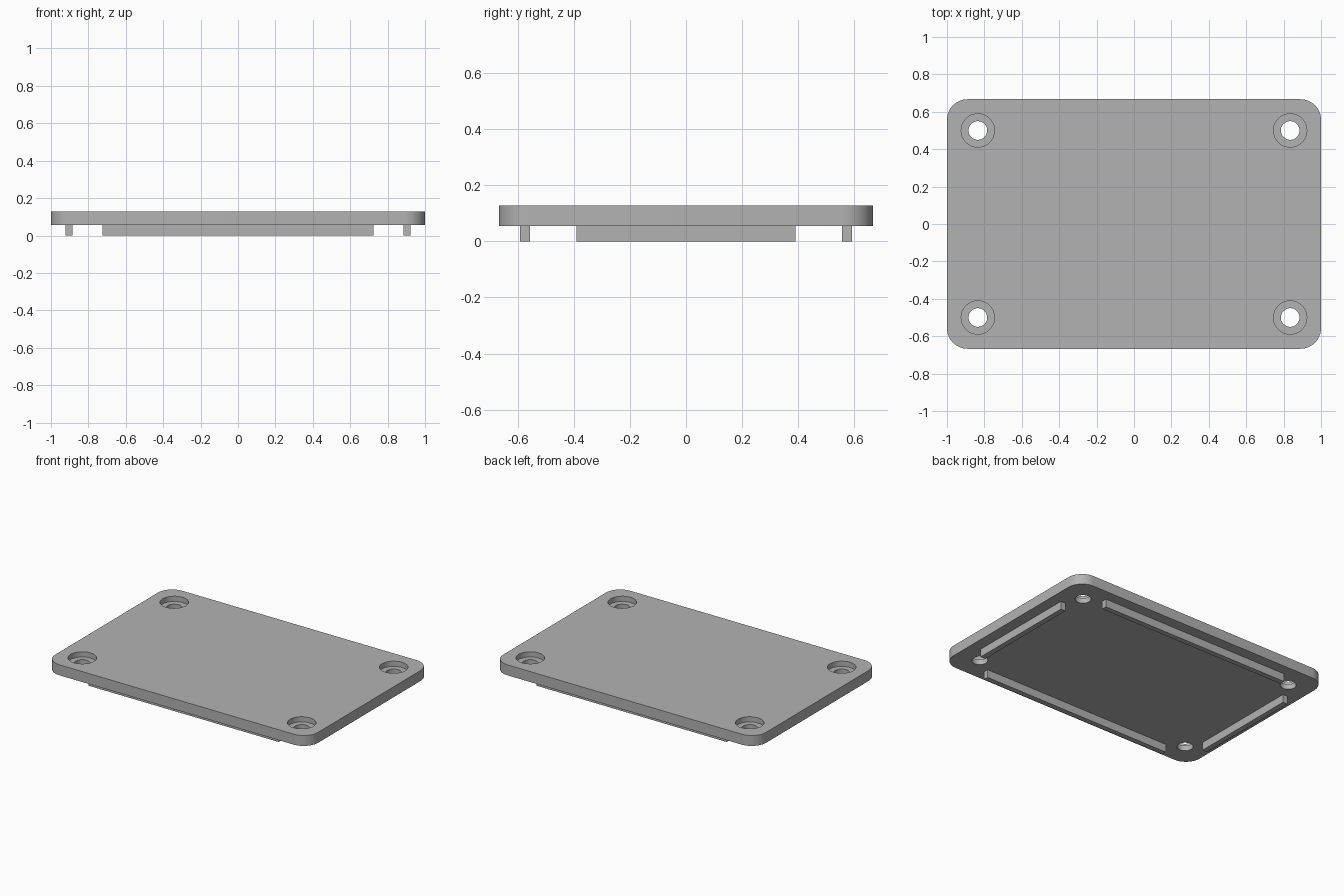
import bpy
import bmesh
from math import radians
from mathutils import Matrix

if "Cube" in bpy.data.objects:
    bpy.data.objects.remove(bpy.data.objects["Cube"])

BASE, TOP = 0.055, 0.127      # underside and top of the plate
FLOOR = 0.091                 # floor of the screw recesses

grey = bpy.data.materials.new("plain grey")
grey.use_nodes = True
color = (0.45, 0.45, 0.45, 1)
grey.diffuse_color = color
grey.node_tree.nodes["Principled BSDF"].inputs["Base Color"].default_value = color


def add_object(name, bm):
    mesh = bpy.data.meshes.new(name)
    bm.to_mesh(mesh)
    bm.free()
    mesh.materials.append(grey)
    obj = bpy.data.objects.new(name, mesh)
    bpy.context.collection.objects.link(obj)
    return obj


def box(name, x0, x1, y0, y1, z0, z1, corner=0):
    bm = bmesh.new()
    place = (Matrix.Translation(((x0 + x1) / 2, (y0 + y1) / 2, (z0 + z1) / 2))
             @ Matrix.Diagonal((x1 - x0, y1 - y0, z1 - z0, 1)))
    bmesh.ops.create_cube(bm, size=1, matrix=place)
    if corner:
        upright = [e for e in bm.edges
                   if abs(e.verts[0].co.z - e.verts[1].co.z) > 0.01]
        bmesh.ops.bevel(bm, geom=upright, offset=corner, segments=12,
                        profile=0.5, affect="EDGES")
    return add_object(name, bm)


def hole_cutter(name, radius, z0, z1):
    # One cylinder at each corner
    bm = bmesh.new()
    for sx in (-1, 1):
        for sy in (-1, 1):
            bmesh.ops.create_cone(
                bm, cap_ends=True, segments=48, radius1=radius, radius2=radius,
                depth=z1 - z0,
                matrix=Matrix.Translation((sx * 0.835, sy * 0.5, (z0 + z1) / 2)))
    obj = add_object(name, bm)
    obj.hide_render = True
    return obj


# Rounded cover plate with counterbored screw holes
plate = box("cover_plate", -1, 1, -0.667, 0.667, BASE, TOP, corner=0.11)
bpy.context.view_layer.objects.active = plate
plate.select_set(True)
for cutter in (hole_cutter("recess_cutter", 0.089, FLOOR, TOP + 0.1),
               hole_cutter("screw_hole_cutter", 0.05, BASE - 0.1, TOP + 0.1)):
    mod = plate.modifiers.new("cut", "BOOLEAN")
    mod.object = cutter
    mod.operation = "DIFFERENCE"
    mod.solver = "EXACT"
    bpy.ops.object.modifier_apply(modifier=mod.name)
    bpy.data.objects.remove(cutter)
bpy.ops.object.shade_smooth_by_angle(angle=radians(30))

# Locating ribs under the plate
for side, s in (("front", -1), ("back", 1)):
    y0, y1 = sorted((s * 0.556, s * 0.592))
    box(side + "_rib", -0.725, 0.725, y0, y1, 0, BASE)
for side, s in (("right", -1), ("left", 1)):
    x0, x1 = sorted((s * 0.885, s * 0.922))
    box(side + "_rib", x0, x1, -0.39, 0.39, 0, BASE)
